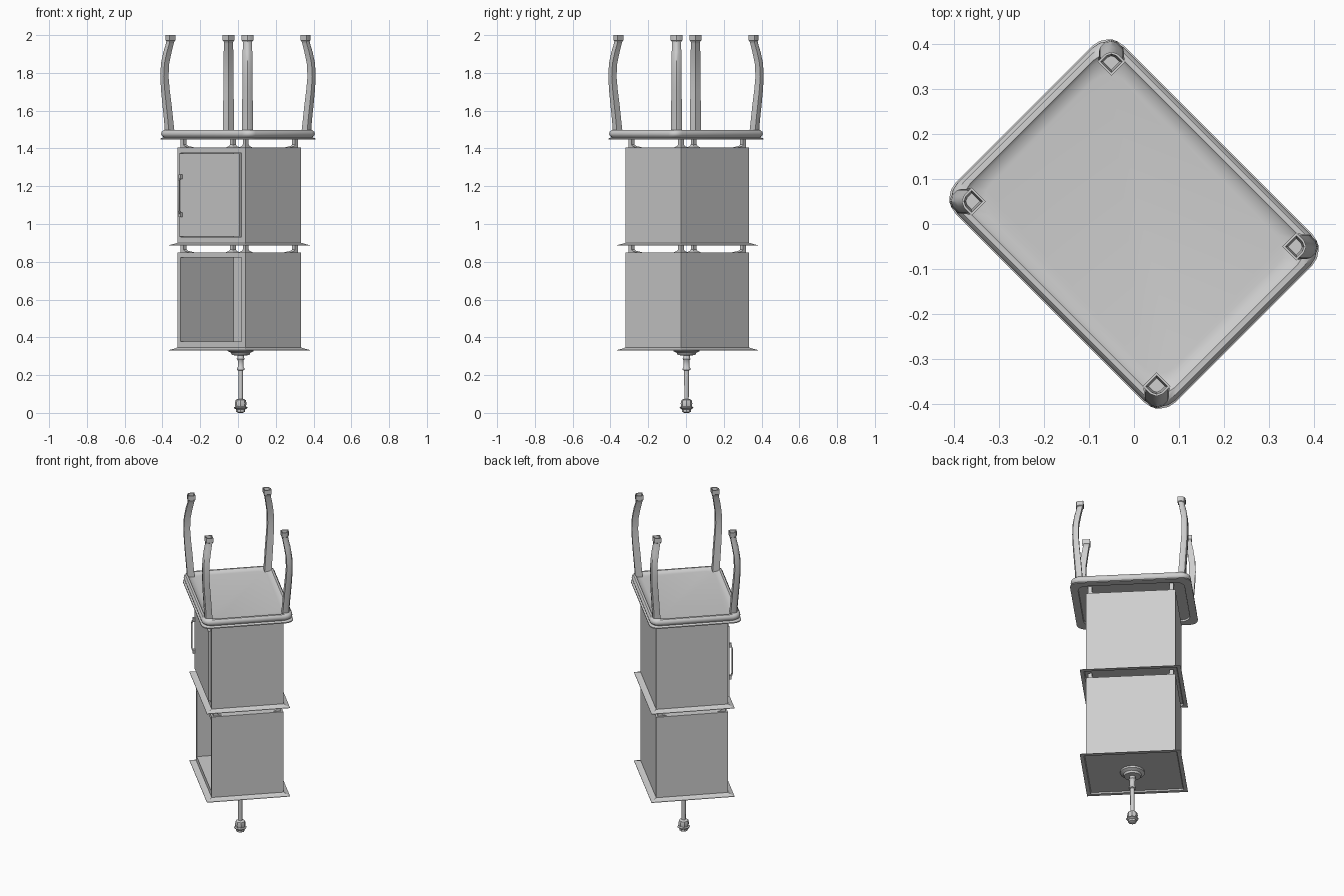
import bpy, bmesh, math
from mathutils import Vector, Matrix

if "Cube" in bpy.data.objects:
    bpy.data.objects.remove(bpy.data.objects["Cube"], do_unlink=True)

GREY = (0.62, 0.62, 0.62, 1.0)
mat = bpy.data.materials.new("plain_grey")
mat.use_nodes = True
mat.diffuse_color = GREY
mat.node_tree.nodes["Principled BSDF"].inputs["Base Color"].default_value = GREY

TURN = Matrix.Rotation(-math.pi / 4, 4, 'Z')   # everything stands turned by 45 degrees
CY = 0.01                                      # cabinet centre in local y


def finish(name, bm, smooth=True):
    bmesh.ops.recalc_face_normals(bm, faces=bm.faces)
    me = bpy.data.meshes.new(name)
    bm.to_mesh(me)
    bm.free()
    me.materials.append(mat)
    ob = bpy.data.objects.new(name, me)
    bpy.context.collection.objects.link(ob)
    ob.matrix_world = TURN
    if smooth:
        bpy.ops.object.select_all(action='DESELECT')
        ob.select_set(True)
        bpy.context.view_layer.objects.active = ob
        bpy.ops.object.shade_smooth_by_angle(angle=math.radians(40))
    return ob


def loft(name, rings, smooth=True):
    """Skin a list of equal-length point rings and cap both ends."""
    bm = bmesh.new()
    loops = [[bm.verts.new(p) for p in ring] for ring in rings]
    n = len(loops[0])
    for lo, hi in zip(loops, loops[1:]):
        for i in range(n):
            j = (i + 1) % n
            bm.faces.new((lo[i], lo[j], hi[j], hi[i]))
    bm.faces.new(loops[0])
    bm.faces.new(loops[-1])
    return finish(name, bm, smooth)


def rect(hx, hy, z, r=0.0, cx=0.0, cy=0.0, steps=5):
    """Rectangle ring, with rounded corners when r is given."""
    pts = []
    for k, (sx, sy) in enumerate(((1, 1), (-1, 1), (-1, -1), (1, -1))):
        for s in range(steps if r else 1):
            t = math.pi / 2 * (k + s / (steps - 1))
            pts.append((cx + sx * (hx - r) + r * math.cos(t),
                        cy + sy * (hy - r) + r * math.sin(t), z) if r
                       else (cx + sx * hx, cy + sy * hy, z))
    return pts


def box(name, lo, hi):
    cx, cy = (lo[0] + hi[0]) / 2, (lo[1] + hi[1]) / 2
    hx, hy = (hi[0] - lo[0]) / 2, (hi[1] - lo[1]) / 2
    return loft(name, [rect(hx, hy, z, 0, cx, cy) for z in (lo[2], hi[2])], False)


def circle(r, z, cx, cy, n=12):
    return [(cx + r * math.cos(2 * math.pi * i / n),
             cy + r * math.sin(2 * math.pi * i / n), z) for i in range(n)]


# Cabinets: hollow shells open at the front, on a flared base plate
def cabinet(name, base, top, gap_top):
    hx, hy = 0.255, 0.207
    x0, x1, z0, z1 = -0.234, 0.225, base + 0.035, top - 0.028
    front, back = CY - hy, CY + hy - 0.015

    def frame(y, xa, xb, za, zb):
        return [(xa, y, za), (xb, y, za), (xb, y, zb), (xa, y, zb)]
    loft(name + "_shell", [frame(CY + hy, -hx, hx, base, top),
                           frame(front, -hx, hx, base, top),
                           frame(front, x0, x1, z0, z1),
                           frame(back, x0, x1, z0, z1)], False)
    # Flared base plate with a shallow recess underneath
    plate = ((0.262, 0.214, -0.004), (0.266, 0.218, -0.012), (0.288, 0.24, -0.012),
             (0.288, 0.24, -0.009), (0.268, 0.22, -0.002), (0.258, 0.21, 0.003))
    loft(name + "_base_plate", [rect(a, b, base + z, 0, 0, CY) for a, b, z in plate], False)
    # Corner posts that flare where they meet the cabinet
    for sx in (-1, 1):
        for sy in (-1, 1):
            rings = []
            for w, z in ((0.026, top), (0.014, top + 0.008), (0.011, top + 0.016), (0.011, gap_top)):
                rings.append(rect(w, w, z, 0, sx * (0.244 - w), CY + sy * (0.196 - w)))
            loft(name + "_post", rings, False)
    return x0, x1, z0, z1, front


cabinet("lower_cabinet", 0.342, 0.85, 0.885)
x0, x1, z0, z1, front = cabinet("upper_cabinet", 0.897, 1.405, 1.455)

# Door and pull handle of the upper cabinet
box("door", (x0 + 0.003, front - 0.014, z0 + 0.003), (x1 - 0.003, front + 0.01, z1 - 0.003))
hy = front - 0.014
path = [(0.0, 1.05), (-0.012, 1.055), (-0.019, 1.075), (-0.019, 1.225), (-0.012, 1.245), (0.0, 1.25)]
loft("door_handle", [rect(0.005, 0.004, z, 0, x0 + 0.02, hy + y) for y, z in path])
for z in (1.05, 1.25):
    box("handle_mount", (x0 + 0.012, hy - 0.014, z - 0.012), (x0 + 0.028, hy, z + 0.012))

# Upturned table top: thin lip, rounded bead and recessed panel
profile = ((0.302, 0.222, 1.457), (0.304, 0.224, 1.447), (0.346, 0.265, 1.447),
           (0.346, 0.265, 1.453), (0.333, 0.252, 1.459), (0.340, 0.259, 1.466),
           (0.343, 0.262, 1.476), (0.341, 0.260, 1.488), (0.334, 0.253, 1.497),
           (0.322, 0.241, 1.498), (0.315, 0.234, 1.490), (0.29, 0.21, 1.486))
loft("table_top", [rect(a, b, z, 0.05) for a, b, z in profile])


# Curved table legs: sections (height, diagonal outward shift, half width)
def leg(sx, sy):
    sections = ((1.485, 0.004, 0.021), (1.55, 0.008, 0.02), (1.63, 0.014, 0.02),
                (1.71, 0.020, 0.019), (1.78, 0.0235, 0.018), (1.85, 0.021, 0.018),
                (1.91, 0.012, 0.018), (1.955, 0.003, 0.017), (1.968, 0.001, 0.018),
                (1.972, 0.001, 0.022), (2.0, 0.001, 0.022), (2.0, 0.001, 0.017),
                (1.96, 0.001, 0.013))
    rings = []
    for z, out, w in sections:
        cx, cy = sx * (0.29 + out), sy * (0.219 + out)
        # inner corner stays sharp, outer corner is rounded off
        ring = [(-w, -w), (w, -w), (w, 0.1 * w), (0.72 * w, 0.72 * w), (0.1 * w, w), (-w, w)]
        rings.append([(cx + sx * u, cy + sy * v, z) for u, v in ring])
    loft("table_leg", rings)


for sx in (-1, 1):
    for sy in (-1, 1):
        leg(sx, sy)

# Turned spindle and knob hanging under the lower cabinet
px, py = 0.008, 0.012
turned = (
    ("mounting_rose", 20, ((0.07, 0.338), (0.07, 0.327), (0.052, 0.318), (0.047, 0.306), (0.02, 0.304))),
    ("spindle", 12, ((0.018, 0.308), (0.018, 0.292), (0.022, 0.286), (0.016, 0.278), (0.016, 0.242),
                     (0.021, 0.236), (0.021, 0.228), (0.013, 0.224), (0.012, 0.06))),
    ("knob", 8, ((0.016, 0.074), (0.027, 0.068), (0.031, 0.05), (0.028, 0.034), (0.036, 0.03),
                 (0.035, 0.025), (0.024, 0.018), (0.024, 0.006), (0.012, 0.0))),
)
for name, sides, prof in turned:
    loft(name, [circle(r, z, px, py, sides) for r, z in prof])
